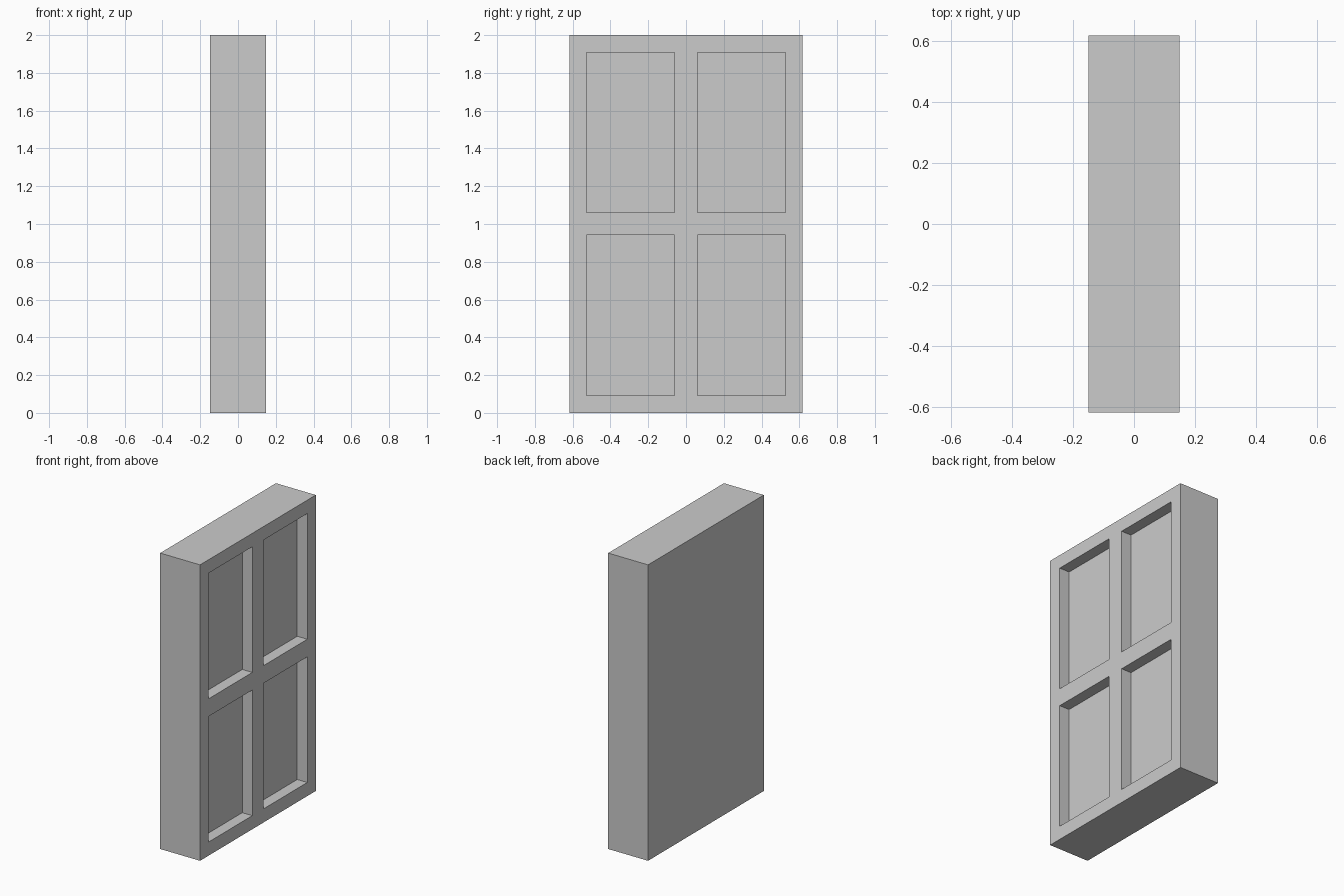
import bpy, bmesh

if "Cube" in bpy.data.objects:
    bpy.data.objects.remove(bpy.data.objects["Cube"])

HALF_T = 0.149
DEPTH = 0.075
YS = [-0.618, -0.527, -0.06, 0.06, 0.527, 0.618]
ZS = [0, 0.092, 0.941, 1.06, 1.909, 2.0]

bm = bmesh.new()

# Back sheet divided along the frame lines
verts = [[bm.verts.new((-HALF_T, y, z)) for z in ZS] for y in YS]
for i in range(5):
    for j in range(5):
        bm.faces.new((verts[i][j], verts[i + 1][j],
                      verts[i + 1][j + 1], verts[i][j + 1]))

# Thicken into a solid slab
ext = bmesh.ops.extrude_face_region(bm, geom=bm.faces[:])["geom"]
bmesh.ops.translate(bm, vec=(2 * HALF_T, 0, 0),
                    verts=[g for g in ext if isinstance(g, bmesh.types.BMVert)])
bmesh.ops.recalc_face_normals(bm, faces=bm.faces[:])


# Sink the four panels on the +x face
def is_panel(face):
    c = face.calc_center_median()
    return (c.x > HALF_T - 0.001 and 0.06 < abs(c.y) < 0.527
            and 0.06 < abs(c.z - 1) < 0.909)


panels = [f for f in bm.faces if is_panel(f)]
bmesh.ops.inset_individual(bm, faces=panels, thickness=0, depth=-DEPTH)

mesh = bpy.data.meshes.new("panelled_door")
bm.to_mesh(mesh)
bm.free()
door = bpy.data.objects.new("panelled_door", mesh)
bpy.context.collection.objects.link(door)
